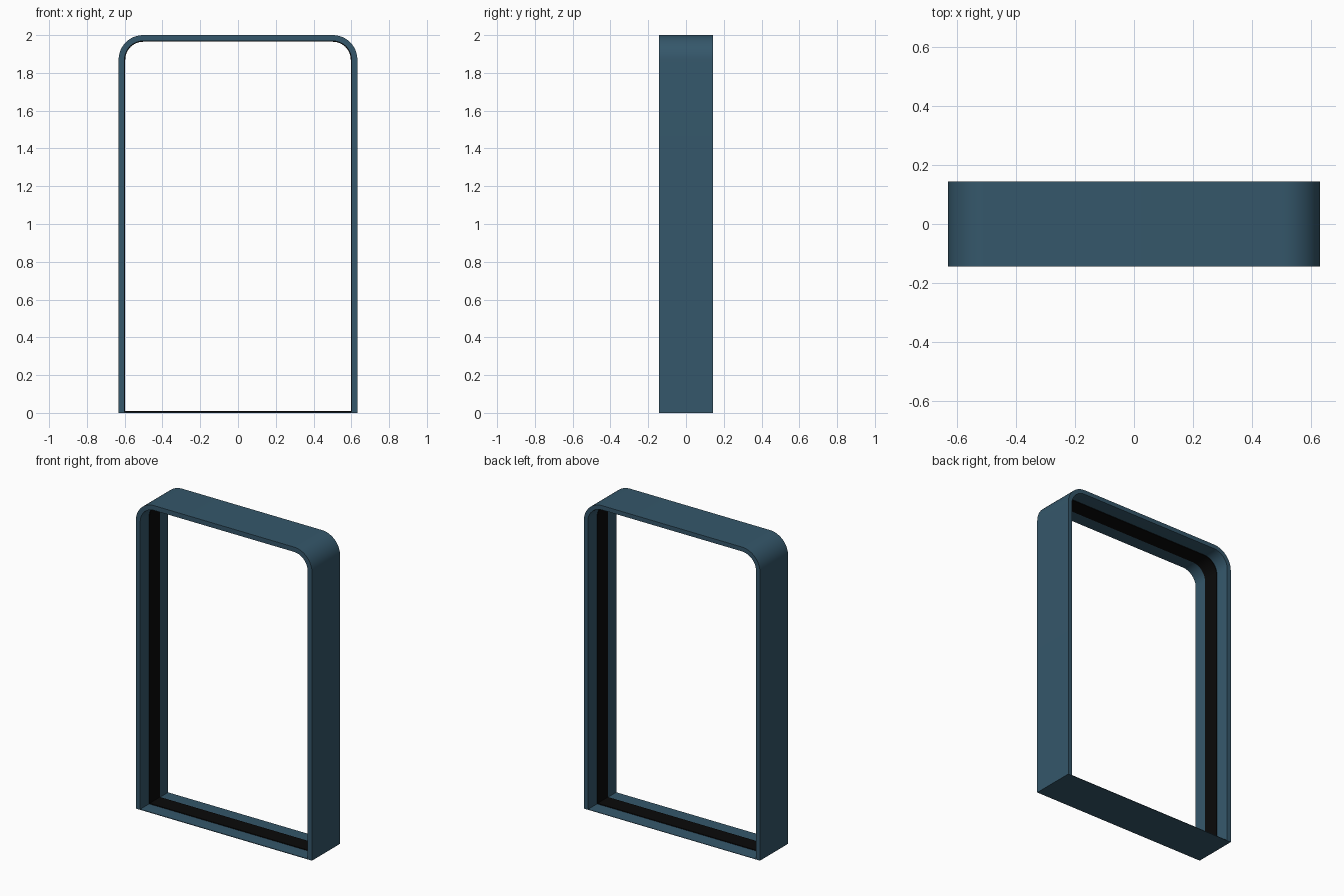
import bpy, bmesh
from math import sin, cos, pi

if "Cube" in bpy.data.objects:
    bpy.data.objects.remove(bpy.data.objects["Cube"])

HALF_W, HEIGHT, RADIUS = 0.632, 2.0, 0.13


def material(name, colour):
    m = bpy.data.materials.new(name)
    m.diffuse_color = (*colour, 1)
    m.use_nodes = True
    m.node_tree.nodes["Principled BSDF"].inputs["Base Color"].default_value = m.diffuse_color
    return m


def arch(inset, floor):
    """Door outline (x, z): square bottom corners, rounded top corners."""
    w, top, r = HALF_W - inset, HEIGHT - inset, RADIUS - inset
    right = [(w, floor)]
    for i in range(13):
        a = i / 12 * pi / 2
        right.append((w - r + r * cos(a), top - r + r * sin(a)))
    return right + [(-x, z) for x, z in reversed(right)]


def ring(name, profile, mat):
    """Sweep a closed section of (y, inset, floor height) round the arch."""
    bm = bmesh.new()
    loops = [[bm.verts.new((x, y, z)) for x, z in arch(inset, floor)]
             for y, inset, floor in profile]
    n = len(loops[0])
    for k, a in enumerate(loops):
        b = loops[(k + 1) % len(loops)]
        for i in range(n):
            j = (i + 1) % n
            bm.faces.new((a[i], a[j], b[j], b[i]))
    bmesh.ops.recalc_face_normals(bm, faces=bm.faces)
    mesh = bpy.data.meshes.new(name)
    bm.to_mesh(mesh)
    bm.free()
    ob = bpy.data.objects.new(name, mesh)
    bpy.context.collection.objects.link(ob)
    mesh.materials.append(mat)
    bpy.ops.object.select_all(action='DESELECT')
    ob.select_set(True)
    bpy.context.view_layer.objects.active = ob
    bpy.ops.object.shade_smooth_by_angle(angle=0.5)
    return ob


blue = material("blue_paint", (0.035, 0.095, 0.145))
black = material("black_rubber", (0.003, 0.003, 0.003))

# Outer surround with a slim threshold and a small rear inner chamfer
ring("door_frame", [(-0.144, 0, 0), (-0.144, 0.031, 0.004),
                    (0.128, 0.031, 0.004), (0.144, 0.028, 0.003),
                    (0.144, 0, 0)], blue)

# Black seal running round the middle of the opening
ring("seal_strip", [(-0.053, 0.028, 0.002), (-0.053, 0.035, 0.009),
                    (0.053, 0.035, 0.009), (0.053, 0.028, 0.002)], black)
